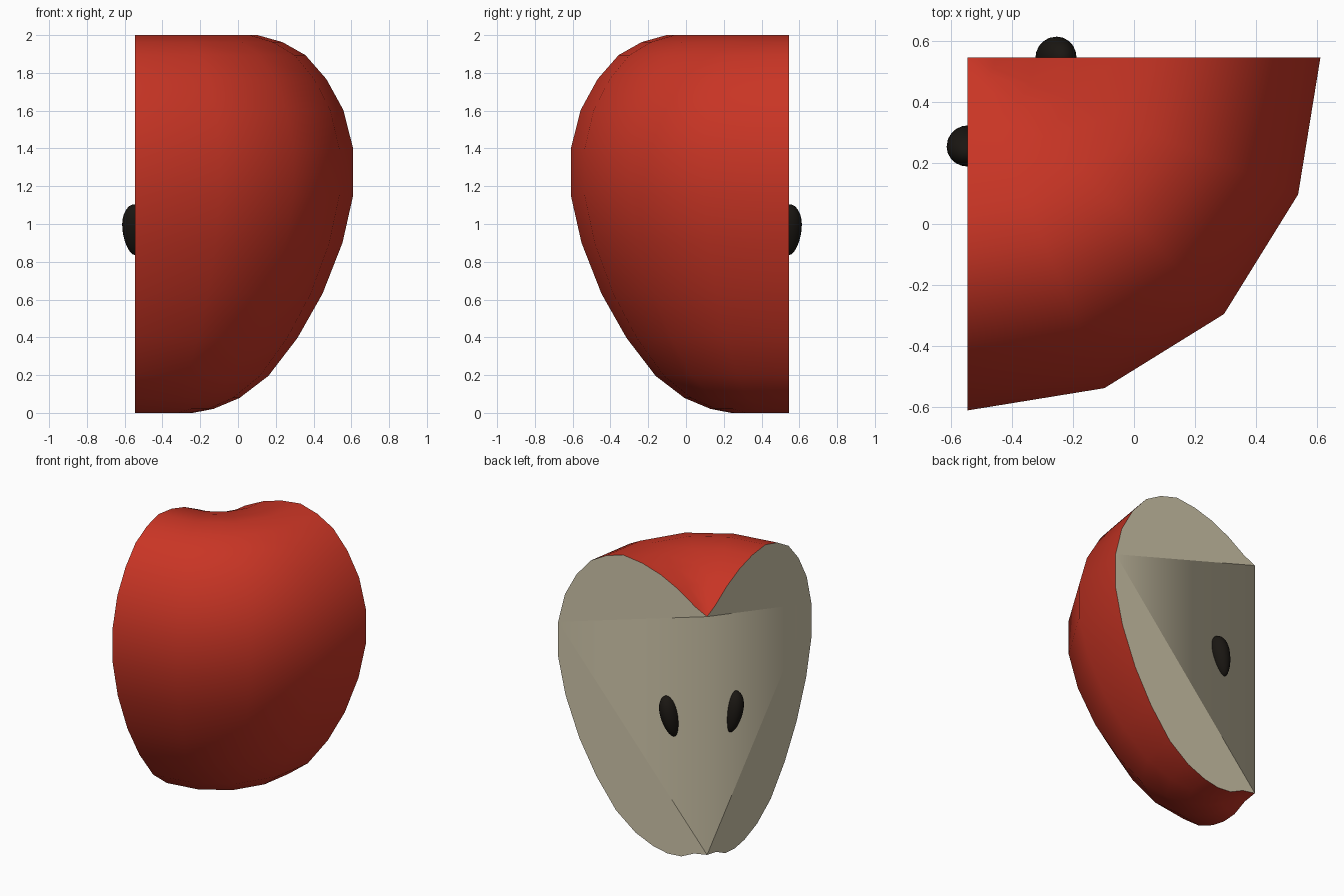
import bpy, bmesh
from math import sin, cos, pi, radians
from mathutils import Matrix, Vector

if "Cube" in bpy.data.objects:
    bpy.data.objects.remove(bpy.data.objects["Cube"])

AX, AY = -0.545, 0.545          # core axis of the fruit
STEPS = 4                       # segments in the quarter turn
WIDEST = 11                     # profile index where the flesh faces fan out
# half section from the stem dimple to the base: (radius, height)
PROFILE = [(0, 1.742), (.09, 1.785), (.22, 1.872), (.36, 1.94), (.5, 1.982),
           (.648, 2), (.78, 1.963), (.902, 1.894), (1.013, 1.767),
           (1.08, 1.65), (1.103, 1.603), (1.155, 1.397), (1.155, 1.153),
           (1.098, .9), (.992, .63), (.86, .397), (.706, .196), (.553, .079),
           (.415, .021), (.305, 0), (.2, .008), (.1, .055), (0, .072)]
PROFILE.pop(9)
WIDEST -= 1


def material(name, rgb):
    m = bpy.data.materials.new(name)
    m.diffuse_color = (*rgb, 1)
    m.use_nodes = True
    m.node_tree.nodes["Principled BSDF"].inputs["Base Color"].default_value = m.diffuse_color
    return m


def point(r, z, t):
    # slightly squared-off circle around the core
    r *= 1 + 0.028 * sin(2 * t) ** 2
    return (AX + r * cos(t), AY + r * sin(t), z)


def finish(bm, name, mat):
    mesh = bpy.data.meshes.new(name)
    bm.to_mesh(mesh)
    bm.free()
    ob = bpy.data.objects.new(name, mesh)
    bpy.context.collection.objects.link(ob)
    mesh.materials.append(mat)
    return ob


red = material("skin_red", (.58, .035, .018))
cream = material("flesh_cream", (.62, .56, .40))
black = material("seed_black", (.01, .008, .006))

# skin: the profile swept through a quarter turn
bm = bmesh.new()
cols = [[bm.verts.new(point(r, z, -pi / 2 + pi / 2 * j / STEPS)) for r, z in PROFILE]
        for j in range(STEPS + 1)]
for a, b in zip(cols, cols[1:]):
    for i in range(len(PROFILE) - 1):
        bm.faces.new((a[i], a[i + 1], b[i + 1], b[i])).smooth = True
bmesh.ops.remove_doubles(bm, verts=bm.verts, dist=1e-5)
finish(bm, "apple_skin", red)

# flesh: two cut faces, softly shaded across the core edge
bm = bmesh.new()
top, bottom = (bm.verts.new((AX, AY, PROFILE[k][1])) for k in (0, -1))
for t, flip in ((0, False), (-pi / 2, True)):
    rim = [bm.verts.new(point(r, z, t)) for r, z in PROFILE[1:-1]]
    w = WIDEST - 1
    pieces = [([top] + rim[:w + 1], False),
              ([top, rim[w], bottom], True),
              (rim[w:] + [bottom], False)]
    for loop, smooth in pieces:
        f = bm.faces.new(loop[::-1] if flip else loop)
        f.smooth = smooth
finish(bm, "apple_flesh", cream)

# seeds: tilted egg shapes half sunk into each cut face
for name, centre, turn in (("seed_back", (-.26, .545, .97), 0),
                           ("seed_left", (-.545, .26, .97), -pi / 2)):
    bm = bmesh.new()
    bmesh.ops.create_uvsphere(bm, u_segments=20, v_segments=14, radius=1)
    for v in bm.verts:
        k = 1 + .2 * v.co.z          # blunt top, narrower tip
        v.co = Vector((v.co.x * .06 * k, v.co.y * .067 * k, v.co.z * .138))
    bm.transform(Matrix.Translation(centre) @ Matrix.Rotation(turn, 4, 'Z')
                 @ Matrix.Rotation(radians(14), 4, 'Y'))
    for f in bm.faces:
        f.smooth = True
    finish(bm, name, black)
